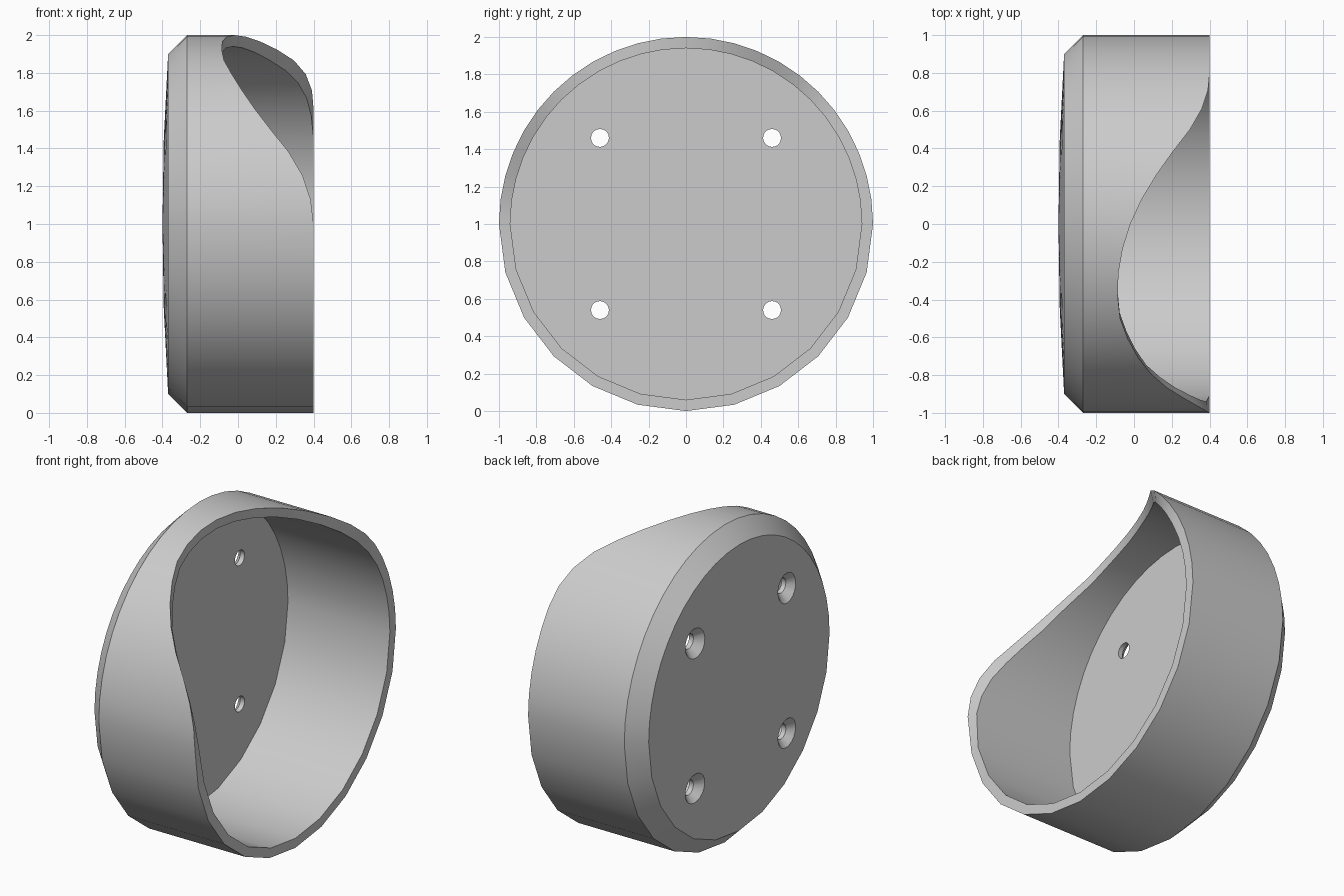
import bpy, bmesh, math

cube = bpy.data.objects.get("Cube")
if cube:
    bpy.data.objects.remove(cube)

grey = bpy.data.materials.new("light grey")
grey.use_nodes = True
colour = (0.6, 0.6, 0.6, 1)
grey.diffuse_color = colour
grey.node_tree.nodes["Principled BSDF"].inputs["Base Color"].default_value = colour

WALL, OPEN, FLOOR = 0.94, 0.4, -0.31
TILT = math.radians(20)          # notch leans from the top towards the front
NOTCH = [(0, -.09), (.17, -.075), (.34, -.02), (.5, .06), (.64, .17),
         (.71, .24), (.77, .3), (.83, .35), (.88, .382), (.93, .4)]


def rim_x(angle, r):
    """Height of the rim, cut by a notch swept straight along its tilt."""
    d = angle - TILT
    v = abs(r * math.sin(d))
    if math.cos(d) <= 0 or v >= NOTCH[-1][0]:
        return OPEN
    for (v0, x0), (v1, x1) in zip(NOTCH, NOTCH[1:]):
        if v <= v1:
            return x0 + (x1 - x0) * (v - v0) / (v1 - v0)


def lathe(name, angles, profile, centre=(0, 0)):
    """Closed turned body about the x axis; profile(angle) gives (x, r) pairs."""
    bm = bmesh.new()
    first, last = profile(0)[0], profile(0)[-1]
    cy, cz = centre
    start = bm.verts.new((first[0], cy, cz))
    end = bm.verts.new((last[0], cy, cz))
    columns = []
    for a in angles:
        ring = [bm.verts.new((x, cy - r * math.sin(a), cz + r * math.cos(a)))
                for x, r in profile(a)[1:-1]]
        columns.append([start] + ring + [end])
    for c, n in zip(columns, columns[1:] + columns[:1]):
        for i in range(len(c) - 1):
            corners = []
            for v in (c[i], c[i + 1], n[i + 1], n[i]):
                if v not in corners:
                    corners.append(v)
            bm.faces.new(corners)
    bmesh.ops.recalc_face_normals(bm, faces=bm.faces)
    mesh = bpy.data.meshes.new(name)
    bm.to_mesh(mesh)
    bm.free()
    mesh.materials.append(grey)
    ob = bpy.data.objects.new(name, mesh)
    bpy.context.collection.objects.link(ob)
    return ob


def cup_profile(a):
    return [(-.4, 0), (-.393, .45), (-.37, .9), (-.27, 1), (rim_x(a, 1), 1),
            (rim_x(a, WALL), WALL), (FLOOR, WALL), (FLOOR, 0)]


# Cup: finer facets around the notched upper half
steps = [k for k in range(48) if k % 2 == 0 or k < 12 or k > 36]
cup = lathe("cup", [math.tau * k / 48 for k in steps], cup_profile, (0, 1))

# Four countersunk screw holes through the back plate
round_angles = [math.tau * k / 20 for k in range(20)]
for y in (-.46, .46):
    for z in (.54, 1.46):
        cutter = lathe("hole_cutter", round_angles,
                       lambda a: [(-.45, 0), (-.45, .1), (-.39, .1), (-.34, .048),
                                  (-.25, .048), (-.25, 0)], (y, z))
        cutter.hide_render = True
        mod = cup.modifiers.new("screw_hole", 'BOOLEAN')
        mod.operation = 'DIFFERENCE'
        mod.solver = 'EXACT'
        mod.object = cutter
        bpy.context.view_layer.objects.active = cup
        bpy.ops.object.modifier_apply(modifier=mod.name)
        bpy.data.objects.remove(cutter)

# Smooth shading with crisp rims
bpy.ops.object.select_all(action='DESELECT')
cup.select_set(True)
bpy.context.view_layer.objects.active = cup
bpy.ops.object.shade_smooth_by_angle(angle=math.radians(30))
